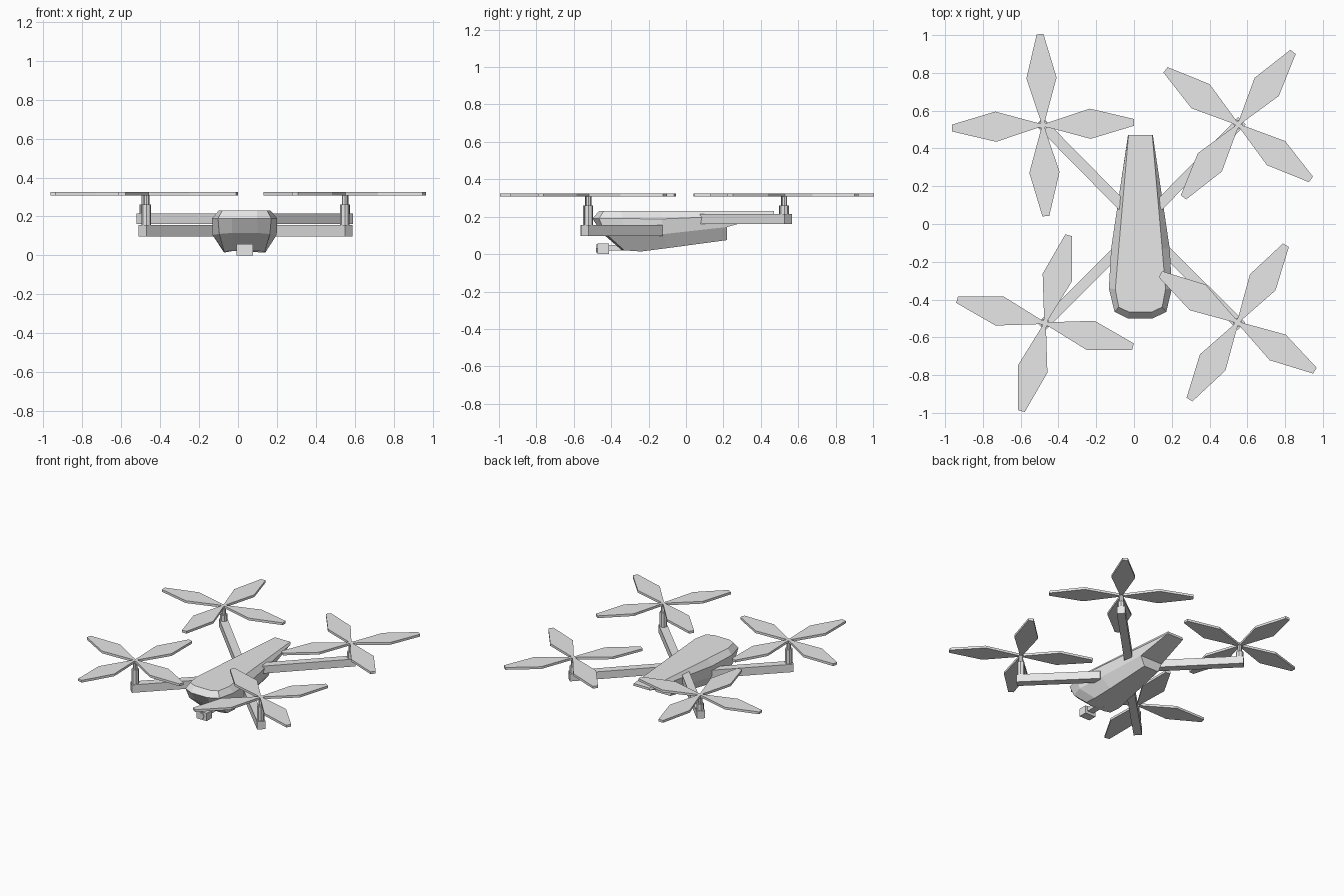
import bpy, bmesh, math
from mathutils import Vector, Matrix

cube = bpy.data.objects.get("Cube")
if cube:
    bpy.data.objects.remove(cube, do_unlink=True)

grey = bpy.data.materials.new("light_grey")
grey.use_nodes = True
grey.diffuse_color = (0.8, 0.8, 0.8, 1)
grey.node_tree.nodes["Principled BSDF"].inputs["Base Color"].default_value = grey.diffuse_color

MID = 0.034  # centre line of the body


def finish(name, bm):
    bmesh.ops.recalc_face_normals(bm, faces=bm.faces[:])
    mesh = bpy.data.meshes.new(name)
    bm.to_mesh(mesh)
    bm.free()
    mesh.materials.append(grey)
    obj = bpy.data.objects.new(name, mesh)
    bpy.context.collection.objects.link(obj)
    return obj


def box(name, size, centre, turn=0):
    bm = bmesh.new()
    place = Matrix.Translation(centre) @ Matrix.Rotation(turn, 4, "Z") @ Matrix.Diagonal((*size, 1))
    bmesh.ops.create_cube(bm, size=1, matrix=place)
    return finish(name, bm)


def add_cylinder(bm, sides, radius, depth, place):
    bmesh.ops.create_cone(bm, cap_ends=True, segments=sides, radius1=radius,
                          radius2=radius, depth=depth, matrix=place)


# Body: four half outlines (half width, y, z), mirrored and skinned
deck = [(.063, -.465, .23), (.115, -.44, .23), (.133, -.345, .23), (.115, -.13, .23), (.063, .47, .23)]
shoulder = [(.065, -.5, .19), (.137, -.465, .19), (.167, -.34, .19), (.155, -.13, .188), (.066, .47, .213)]
waist = [(.065, -.452, .115), (.13, -.43, .11), (.165, -.33, .105), (.15, -.12, .107), (.09, .22, .145)]
belly = [(.06, -.345, .022), (.105, -.33, .02), (.106, -.24, .014), (.09, -.1, .032), (.06, .22, .075)]

bm = bmesh.new()
rings = []
for level in (deck, shoulder, waist, belly):
    loop = [(MID + w, y, z) for w, y, z in level]
    loop += [(MID - w, y, z) for w, y, z in reversed(level)]
    rings.append([bm.verts.new(p) for p in loop])
for upper, lower in zip(rings, rings[1:]):
    for i in range(len(upper)):
        j = (i + 1) % len(upper)
        bm.faces.new((upper[i], upper[j], lower[j], lower[i]))
bm.faces.new(rings[0])
bm.faces.new(rings[-1])
finish("body", bm)

# Camera under the nose
box("camera_housing", (.085, .062, .058), (MID, -.443, .029))
box("camera_mount", (.05, .12, .03), (MID, -.36, .035))
bm = bmesh.new()
add_cylinder(bm, 6, .024, .012, Matrix.Translation((MID, -.474, .03)) @ Matrix.Rotation(math.pi / 2, 4, "X")
             @ Matrix.Rotation(math.pi / 6, 4, "Z"))
finish("camera_lens", bm)

# Blade outline: (distance from hub, half width)
BLADE = [(0, .01), (.025, .012), (.25, .08), (.482, .018)]


def rotor(name, x, y, turn):
    bm = bmesh.new()
    outline = BLADE + [(r, -w) for r, w in reversed(BLADE)]
    for k in range(4):
        spin = Matrix.Rotation(math.radians(turn + 90 * k), 4, "Z")
        place = Matrix.Translation((x, y, .308)) @ spin
        face = bm.faces.new([bm.verts.new(place @ Vector((r, w, 0))) for r, w in outline])
        top = bmesh.ops.extrude_face_region(bm, geom=[face])
        bmesh.ops.translate(bm, vec=(0, 0, .017),
                            verts=[v for v in top["geom"] if isinstance(v, bmesh.types.BMVert)])
    add_cylinder(bm, 8, .016, .017, Matrix.Translation((x, y, .3165)))
    finish(name, bm)


def arm_unit(label, x, y, turn, inner, bottom, top):
    # Diagonal arm running from the body to just past the motor
    hub, root = Vector((x, y, 0)), Vector(inner).to_3d()
    along = (hub - root).normalized()
    tip = hub + along * .028
    centre = (root + tip) / 2
    centre.z = (bottom + top) / 2
    box(label + "_arm", ((tip - root).length, .056, top - bottom), centre, math.atan2(along.y, along.x))
    # Motor and shaft
    bm = bmesh.new()
    add_cylinder(bm, 8, .025, .26 - bottom, Matrix.Translation((x, y, (.26 + bottom) / 2)))
    finish(label + "_motor", bm)
    bm = bmesh.new()
    add_cylinder(bm, 8, .015, .07, Matrix.Translation((x, y, .28)))
    finish(label + "_shaft", bm)
    rotor(label + "_rotor", x, y, turn)


arm_unit("rear_right", -.482, .523, 1.8, (-.06, .095), .16, .215)
arm_unit("rear_left", .552, .526, 53, (.128, .095), .16, .215)
arm_unit("front_right", -.471, -.525, -15, (-.09, -.145), .097, .155)
arm_unit("front_left", .549, -.521, 58, (.17, -.145), .097, .155)
